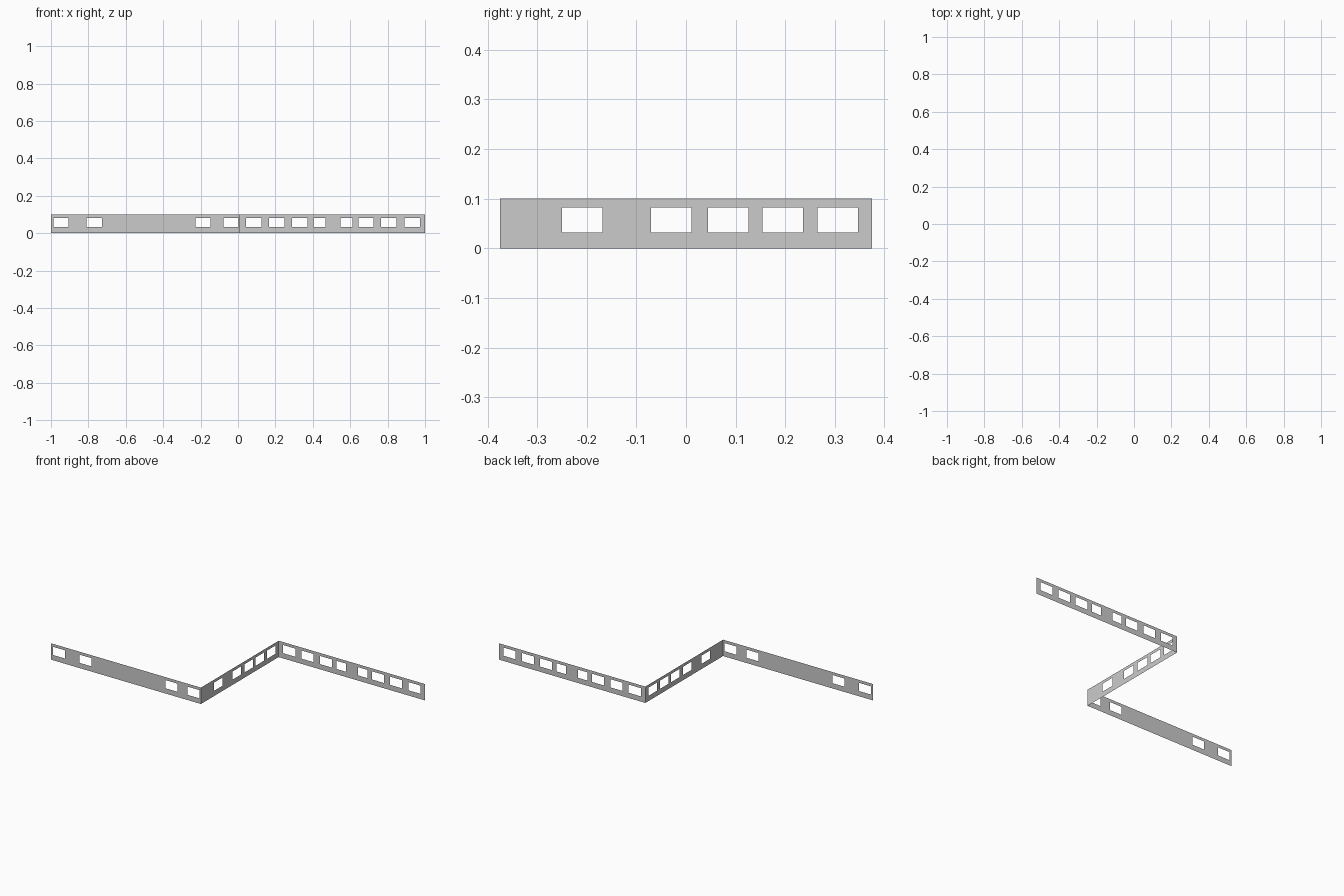
import bpy, bmesh

if "Cube" in bpy.data.objects:
    bpy.data.objects.remove(bpy.data.objects["Cube"])

HEIGHT, SILL, HEAD = 0.1, 0.032, 0.082   # wall height, window bottom and top
BEND_X, HALF_Y = 0.012, 0.375
W = 0.082                                # standard window width
NARROW = 0.064


def wall(name, place, start, end, windows):
    """Paper-thin wall along one axis with (centre, width) window openings."""
    openings = [(c - w / 2, c + w / 2) for c, w in windows]
    cuts = [start] + [v for o in openings for v in o] + [end]
    levels = [0, SILL, HEAD, HEIGHT]
    bm = bmesh.new()
    grid = [[bm.verts.new(place(t, z)) for z in levels] for t in cuts]
    for i in range(len(cuts) - 1):
        for j in range(3):
            if i % 2 == 1 and j == 1:    # leave the window open
                continue
            bm.faces.new((grid[i][j], grid[i + 1][j],
                          grid[i + 1][j + 1], grid[i][j + 1]))
    mesh = bpy.data.meshes.new(name)
    bm.to_mesh(mesh)
    bm.free()
    obj = bpy.data.objects.new(name, mesh)
    bpy.context.collection.objects.link(obj)


# Front wall, left half
wall("front_wall", lambda t, z: (t, -HALF_Y, z), -1, BEND_X,
     [(c, W) for c in (-0.946, -0.768, -0.187, -0.037)])

# Connecting wall running front to back
wall("middle_wall", lambda t, z: (BEND_X, t, z), -HALF_Y, HALF_Y,
     [(c, W) for c in (-0.209, -0.03, 0.085, 0.195, 0.306)])

# Back wall, right half, with two narrower windows in the middle
wall("back_wall", lambda t, z: (t, HALF_Y, z), BEND_X, 1,
     [(0.084, W), (0.208, W), (0.331, W), (0.435, NARROW),
      (0.579, NARROW), (0.684, W), (0.806, W), (0.931, W)])
